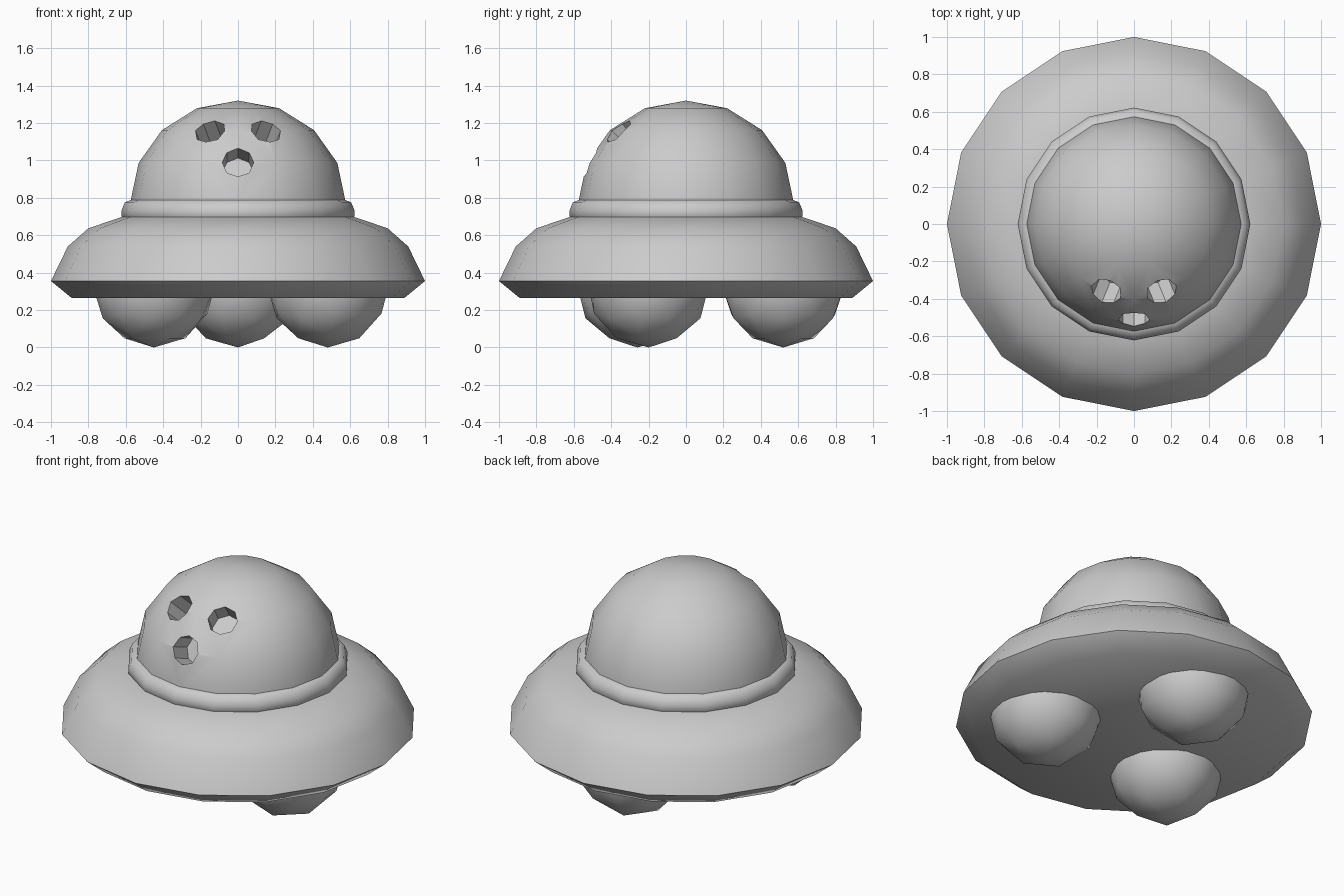
import bpy, bmesh, math
from mathutils import Vector

if "Cube" in bpy.data.objects:
    bpy.data.objects.remove(bpy.data.objects["Cube"])

SIDES = 16


def smooth(obj, angle):
    bpy.ops.object.select_all(action='DESELECT')
    obj.select_set(True)
    bpy.context.view_layer.objects.active = obj
    bpy.ops.object.shade_smooth_by_angle(angle=math.radians(angle))


def lathe(name, profile, angle=50):
    """Closed solid of revolution from (radius, z) points, bottom to top."""
    bm = bmesh.new()
    rings = []
    for r, z in profile:
        if r == 0:
            rings.append([bm.verts.new((0, 0, z))] * SIDES)
        else:
            rings.append([bm.verts.new((r * math.cos(a), r * math.sin(a), z))
                          for a in (2 * math.pi * i / SIDES for i in range(SIDES))])
    for low, high in zip(rings, rings[1:]):
        for i in range(SIDES):
            j = (i + 1) % SIDES
            quad = [low[i], low[j], high[j], high[i]]
            bm.faces.new(list(dict.fromkeys(quad)))
    for ring, flip in ((rings[0], True), (rings[-1], False)):
        if ring[0] is not ring[1]:
            bm.faces.new(ring[::-1] if flip else ring)
    bmesh.ops.recalc_face_normals(bm, faces=bm.faces)
    mesh = bpy.data.meshes.new(name)
    bm.to_mesh(mesh)
    bm.free()
    obj = bpy.data.objects.new(name, mesh)
    bpy.context.collection.objects.link(obj)
    smooth(obj, angle)
    return obj


# Wide saucer body
lathe("saucer_body", [(0.89, 0.265), (1.0, 0.355), (0.91, 0.54),
                      (0.80, 0.637), (0.615, 0.70)])

# Rounded collar around the dome
lathe("dome_collar", [(0.60, 0.67), (0.622, 0.70), (0.622, 0.735),
                      (0.605, 0.775), (0.57, 0.79)])

# Dome with a solid base
center = Vector((0, 0, 0.78))
dome_profile = [(0.575, 0.70)] + [
    (0.575 * math.cos(a), center.z + 0.54 * math.sin(a))
    for a in (math.radians(22.5 * i) for i in range(4))] + [(0, 1.32)]
dome = lathe("dome", dome_profile)

# Three eight-sided finger holes sunk into the front of the dome
for spot in ((-0.15, -0.365, 1.16), (0.15, -0.365, 1.16), (0, -0.525, 0.995)):
    point = Vector(spot)
    direction = (point - center).normalized()
    bpy.ops.mesh.primitive_cylinder_add(
        vertices=8, radius=0.084, depth=0.32, location=point,
        rotation=direction.to_track_quat('Z', 'Y').to_euler())
    cutter = bpy.context.object
    cutter.name = "hole_cutter"
    cutter.hide_render = True
    cut = dome.modifiers.new("hole", 'BOOLEAN')
    cut.operation = 'DIFFERENCE'
    cut.solver = 'EXACT'
    cut.object = cutter
    bpy.context.view_layer.objects.active = dome
    bpy.ops.object.modifier_apply(modifier=cut.name)
    bpy.data.objects.remove(cutter)
smooth(dome, 35)

# Three ball feet under the saucer
for name, x, y, turn in (("back_foot", 0, 0.52, 0),
                         ("front_left_foot", -0.45, -0.26, 120),
                         ("front_right_foot", 0.48, -0.20, 240)):
    bpy.ops.mesh.primitive_ico_sphere_add(
        subdivisions=2, radius=0.328, location=(x, y, 0.328),
        rotation=(0, 0, math.radians(turn)))
    foot = bpy.context.object
    foot.name = name
    smooth(foot, 50)
